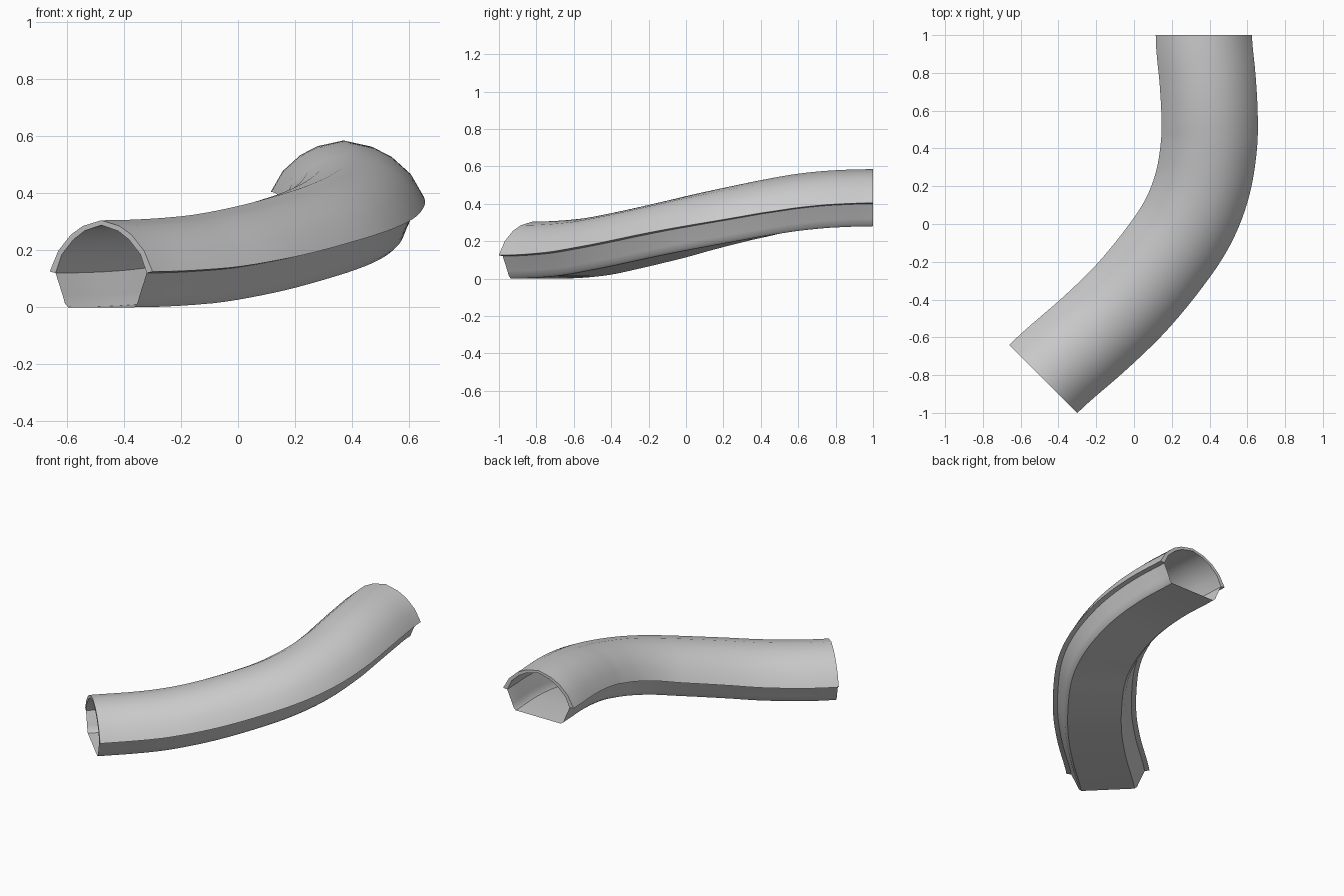
import bpy, bmesh
from mathutils import Vector

if "Cube" in bpy.data.objects:
    bpy.data.objects.remove(bpy.data.objects["Cube"])

# Centre line of the chute floor
KEYS = [Vector(p) for p in [
    (-.48, -.82, 0), (-.20, -.572, .014), (0, -.375, .05), (.20, -.125, .106),
    (.30, .04, .145), (.365, .22, .184), (.397, .42, .225), (.40, .58, .253),
    (.39, .76, .272), (.37, 1.0, .28)]]
START, END = Vector((.7071, .7071, 0)), Vector((0, 1, 0))
STEPS = 5


def sample_path():
    """Hermite spline through KEYS; returns (point, sideways direction) pairs."""
    n = len(KEYS)
    tangents = [START] + [(KEYS[i + 1] - KEYS[i - 1]).normalized() for i in range(1, n - 1)] + [END]
    frames = []
    for i in range(n - 1):
        a, b = KEYS[i], KEYS[i + 1]
        length = (b - a).length
        m, k = tangents[i] * length, tangents[i + 1] * length
        for s in range(STEPS + (i == n - 2)):
            t = s / STEPS
            p = (a * (2*t**3 - 3*t**2 + 1) + m * (t**3 - 2*t**2 + t)
                 + b * (3*t**2 - 2*t**3) + k * (t**3 - t**2))
            d = (a * (6*t**2 - 6*t) + m * (3*t**2 - 4*t + 1)
                 + b * (6*t - 6*t**2) + k * (3*t**2 - 2*t))
            frames.append((p, Vector((d.y, -d.x, 0)).normalized()))
    return frames


def mirrored(half):
    """Right half profile ending or starting on the centre -> full profile."""
    return half + [(-x, z) for x, z in reversed(half) if x > 0]


def sweep(name, profile, closed):
    bm = bmesh.new()
    rings = [[bm.verts.new(p + side * x + Vector((0, 0, z))) for x, z in profile]
             for p, side in sample_path()]
    n = len(profile)
    for r, q in zip(rings, rings[1:]):
        for i in range(n if closed else n - 1):
            j = (i + 1) % n
            bm.faces.new((r[i], r[j], q[j], q[i]))
    if closed:
        # End strips between the outer and inner arch
        for r in (rings[0], rings[-1]):
            for i in range(n // 2 - 1):
                bm.faces.new((r[i], r[i + 1], r[n - 2 - i], r[n - 1 - i]))
    bmesh.ops.recalc_face_normals(bm, faces=bm.faces)
    if not closed:
        bm.faces.ensure_lookup_table()
        bm.normal_update()
        floor = min(bm.faces, key=lambda f: f.calc_center_median().z)
        if floor.normal.z > 0:
            bmesh.ops.reverse_faces(bm, faces=bm.faces)
    mesh = bpy.data.meshes.new(name)
    bm.to_mesh(mesh)
    bm.free()
    ob = bpy.data.objects.new(name, mesh)
    bpy.context.collection.objects.link(ob)
    bpy.ops.object.select_all(action='DESELECT')
    ob.select_set(True)
    bpy.context.view_layer.objects.active = ob
    bpy.ops.object.shade_smooth_by_angle(angle=0.7)
    return ob


# Arched cover with a thin wall
outer = mirrored([(.255, .125), (.213, .198), (.151, .254), (.091, .285), (0, .305)])
inner = mirrored([(.226, .12), (.195, .185), (.138, .237), (.083, .268), (0, .288)])
sweep("arched_cover", outer + inner[::-1], True)

# Trough below the cover
sweep("trough", mirrored([(.226, .12), (.190, .04), (.180, .014), (.164, 0)]), False)
